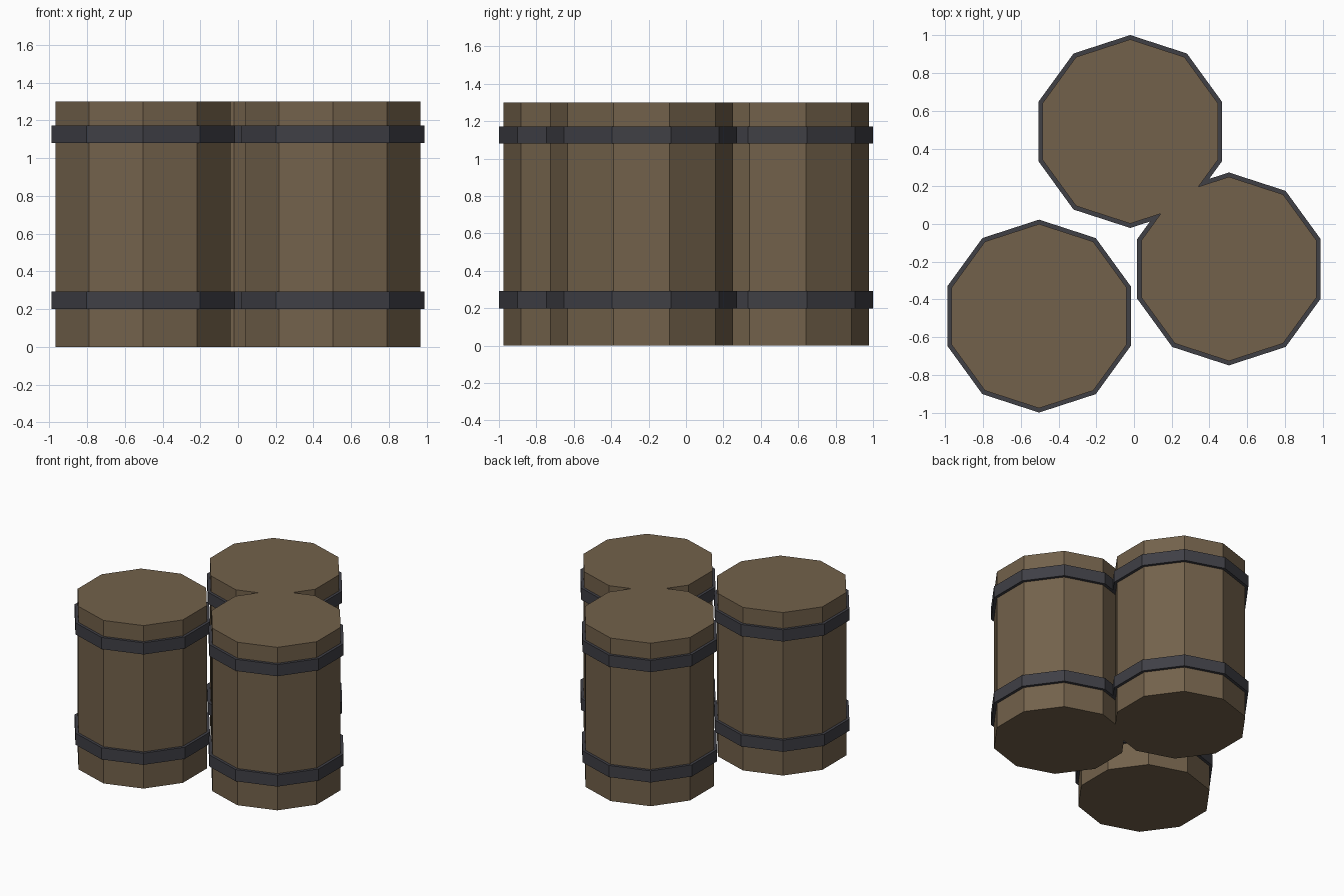
import bpy, bmesh
from math import sin, cos, pi

if "Cube" in bpy.data.objects:
    bpy.data.objects.remove(bpy.data.objects["Cube"])

SIDES = 10


def material(name, color):
    m = bpy.data.materials.new(name)
    m.diffuse_color = (*color, 1)
    m.use_nodes = True
    m.node_tree.nodes["Principled BSDF"].inputs["Base Color"].default_value = m.diffuse_color
    return m


wood = material("wood", (0.17, 0.12, 0.07))
iron = material("dark_iron", (0.05, 0.05, 0.06))


def prism(name, center, radius, z0, z1, mat):
    """Upright ten-sided prism with a corner pointing to +y."""
    bm = bmesh.new()
    ring = [bm.verts.new((radius * sin(2 * pi * i / SIDES),
                          radius * cos(2 * pi * i / SIDES), z0))
            for i in range(SIDES)]
    base = bm.faces.new(ring)
    out = bmesh.ops.extrude_face_region(bm, geom=[base], use_keep_orig=True)
    top = [g for g in out["geom"] if isinstance(g, bmesh.types.BMVert)]
    bmesh.ops.translate(bm, verts=top, vec=(0, 0, z1 - z0))
    bmesh.ops.recalc_face_normals(bm, faces=bm.faces)
    mesh = bpy.data.meshes.new(name)
    bm.to_mesh(mesh)
    bm.free()
    mesh.materials.append(mat)
    obj = bpy.data.objects.new(name, mesh)
    obj.location = (*center, 0)
    bpy.context.collection.objects.link(obj)
    return obj


# Three barrels, each a wooden body with two iron hoops
barrels = {"left": (-0.503, -0.488), "back": (-0.02, 0.49), "right": (0.503, -0.238)}
for place, center in barrels.items():
    body = prism(f"{place}_barrel_body", center, 0.488, 0, 1.3, wood)
    for level, z in (("lower", 0.2), ("upper", 1.08)):
        hoop = prism(f"{place}_barrel_{level}_hoop", center, 0.511, z, z + 0.093, iron)
        hoop.parent = body
        hoop.location = (0, 0, 0)
